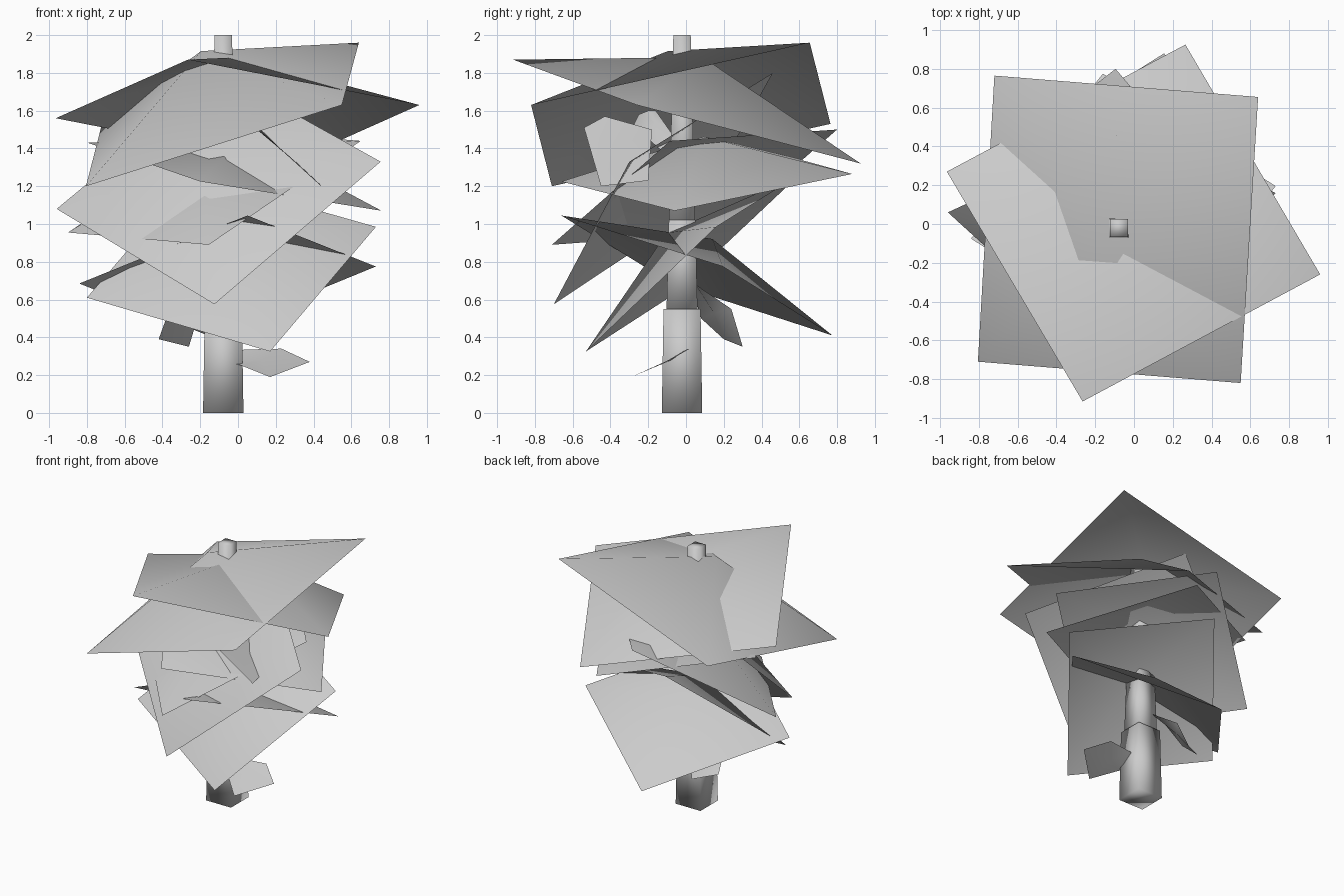
import bpy, math
from mathutils import Vector


def add_mesh(name, verts, faces):
    me = bpy.data.meshes.new(name)
    me.from_pydata([tuple(v) for v in verts], [], faces)
    for p in me.polygons:
        p.use_smooth = True
    ob = bpy.data.objects.new(name, me)
    bpy.context.collection.objects.link(ob)
    return ob


def leaf_card(name, front, right, back, left, bulge):
    """Square card with its centre pushed out along the normal."""
    c = [Vector(p) for p in (front, right, back, left)]
    n = (c[1] - c[3]).cross(c[2] - c[0]).normalized()
    apex = sum(c, Vector()) / 4 + n * bulge
    add_mesh(name, c + [apex], [(i, (i + 1) % 4, 4) for i in range(4)])


def leaf(name, pts):
    """Small leaf: a fan round its middle."""
    c = [Vector(p) for p in pts]
    n = len(c)
    add_mesh(name, c + [sum(c, Vector()) / n],
             [(i, (i + 1) % n, n) for i in range(n)])


# trunk: three stacked square sections
for i, (z0, z1, h0, h1) in enumerate([(0, 0.55, 0.107, 0.098),
                                      (0.55, 1.02, 0.082, 0.07),
                                      (0.97, 2.0, 0.07, 0.046)]):
    bpy.ops.mesh.primitive_cone_add(vertices=4, radius1=h0 * math.sqrt(2),
                                    radius2=h1 * math.sqrt(2), depth=z1 - z0,
                                    location=(-0.078, -0.021, (z0 + z1) / 2),
                                    rotation=(0, 0, math.pi / 4))
    bpy.context.object.name = "trunk_section_%d" % (i + 1)
    bpy.ops.object.shade_smooth()

# foliage cards, top to bottom: front, right, back, left corners
cards = [
    ((-0.805, -0.71, 1.20), (0.55, -0.82, 1.63), (0.64, 0.655, 1.96), (-0.72, 0.765, 1.53), 0.36),
    ((-0.265, -0.915, 1.87), (0.96, -0.26, 1.63), (0.265, 0.925, 1.32), (-0.965, 0.27, 1.56), 0.30),
    ((-0.20, -0.66, 1.225), (0.76, -0.06, 1.07), (0.155, 0.88, 1.265), (-0.795, 0.28, 1.43), 0.22),
    ((-0.155, -0.71, 0.89), (0.65, -0.085, 1.44), (-0.095, 0.80, 1.50), (-0.90, 0.175, 0.955), 0.22),
    ((-0.125, -0.70, 0.575), (0.755, -0.30, 1.33), (-0.09, 0.46, 1.80), (-0.96, 0.06, 1.08), 0.21),
    ((0.05, -0.66, 1.045), (0.73, 0.195, 0.775), (-0.16, 0.775, 0.41), (-0.84, -0.075, 0.685), 0.21),
    ((0.17, -0.53, 0.325), (0.73, 0.16, 0.985), (-0.24, 0.60, 1.26), (-0.80, -0.09, 0.61), 0.21),
]
for i, c in enumerate(cards):
    leaf_card("foliage_card_%d" % (i + 1), *c)

# small leaves
leaf("low_front_leaf", [(-0.09, -0.06, 0.28), (0.03, 0.0, 0.335), (0.23, 0.02, 0.34),
                        (0.38, -0.10, 0.27), (0.17, -0.29, 0.19), (0.02, -0.15, 0.25)])
leaf("low_back_leaf", [(-0.42, 0.2, 0.39), (-0.26, 0.3, 0.35), (-0.2, 0.24, 0.55),
                       (-0.12, 0.05, 0.68), (-0.22, 0.02, 0.7), (-0.38, 0.08, 0.5)])
leaf("upper_right_leaf", [(0.05, -0.43, 1.57), (0.1, -0.54, 1.51), (0.44, -0.45, 1.20),
                          (0.42, -0.2, 1.23), (0.1, -0.18, 1.5)])
leaf("upper_left_leaf", [(-0.43, -0.20, 1.60), (-0.33, -0.16, 1.60), (-0.10, -0.02, 1.40),
                         (-0.12, -0.12, 1.38), (-0.26, -0.28, 1.52), (-0.41, -0.25, 1.58)])
leaf("top_leaf", [(-0.17, -0.055, 1.89), (0.01, -0.055, 1.89), (0.01, -0.11, 1.88),
                  (-0.17, -0.11, 1.88)])
